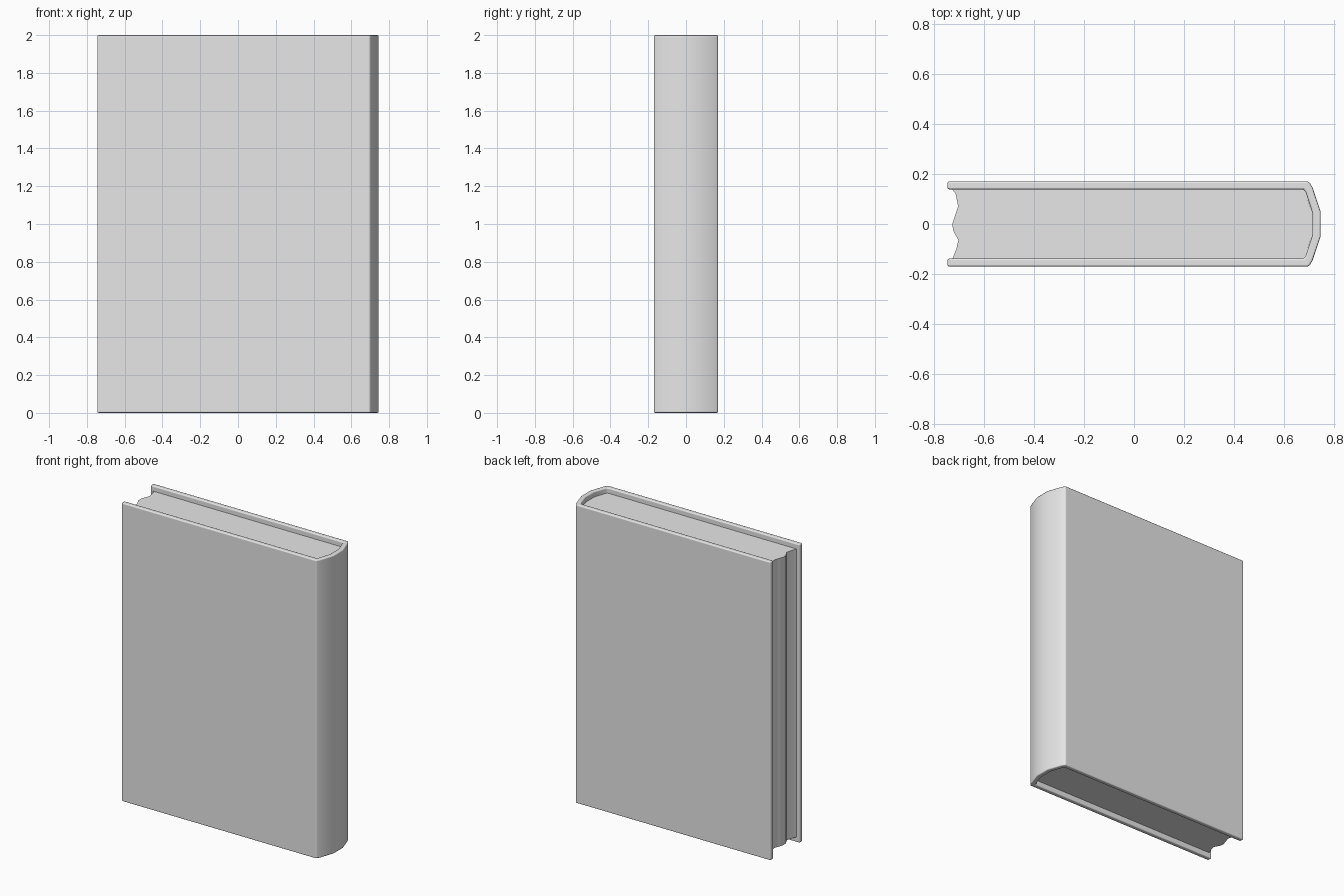
import bpy, bmesh

default_cube = bpy.data.objects.get("Cube")
if default_cube:
    bpy.data.objects.remove(default_cube, do_unlink=True)

HEIGHT = 2.0
RECESS = 0.035

grey = bpy.data.materials.new("plain grey")
grey.use_nodes = True
grey.diffuse_color = (0.8, 0.8, 0.8, 1)
grey.node_tree.nodes["Principled BSDF"].inputs["Base Color"].default_value = (0.8, 0.8, 0.8, 1)


def mirrored(half):
    """Mirror a half profile in y, giving one continuous path."""
    return half + [(x, -y) for x, y in reversed(half)]


def extrude_strip(name, side_a, side_b, bottom, top):
    """Fill between two matching paths and extrude the shape upwards."""
    bm = bmesh.new()
    a = [bm.verts.new((x, y, bottom)) for x, y in side_a]
    b = [bm.verts.new((x, y, bottom)) for x, y in side_b]
    for i in range(len(a) - 1):
        bm.faces.new((a[i], a[i + 1], b[i + 1], b[i]))
    result = bmesh.ops.extrude_face_region(bm, geom=bm.faces[:])
    new_verts = [g for g in result["geom"] if isinstance(g, bmesh.types.BMVert)]
    bmesh.ops.translate(bm, verts=new_verts, vec=(0, 0, top - bottom))
    bmesh.ops.recalc_face_normals(bm, faces=bm.faces[:])
    mesh = bpy.data.meshes.new(name)
    bm.to_mesh(mesh)
    bm.free()
    mesh.materials.append(grey)
    obj = bpy.data.objects.new(name, mesh)
    bpy.context.collection.objects.link(obj)
    bpy.ops.object.select_all(action="DESELECT")
    obj.select_set(True)
    bpy.context.view_layer.objects.active = obj
    return obj


# Cover: two boards joined by a faceted, rounded spine
outer = mirrored([(-0.745, 0.17), (0.698, 0.17), (0.712, 0.147), (0.745, 0.05)])
inner = mirrored([(-0.745, 0.138), (0.677, 0.138), (0.685, 0.127), (0.712, 0.045)])
cover = extrude_strip("cover", outer, inner, 0, HEIGHT)
bpy.ops.object.shade_smooth()
bevel = cover.modifiers.new("soft edges", "BEVEL")
bevel.width = 0.008
bevel.segments = 2
bevel.limit_method = "ANGLE"
bevel.angle_limit = 0.7
bevel.harden_normals = True

# Page block: wavy fore-edge, recessed at both ends
fore_edge = [(-0.725, 0.138), (-0.712, 0.12), (-0.702, 0.07), (-0.714, 0.035),
             (-0.725, 0.0), (-0.722, -0.025), (-0.701, -0.065),
             (-0.709, -0.1), (-0.724, -0.138)]
spine_side = [(0.677, 0.138), (0.685, 0.127), (0.697, 0.09), (0.712, 0.045),
              (0.712, 0.0), (0.712, -0.045), (0.697, -0.09),
              (0.685, -0.127), (0.677, -0.138)]
pages = extrude_strip("page_block", fore_edge, spine_side, RECESS, HEIGHT - RECESS)
bpy.ops.object.shade_smooth_by_angle(angle=0.7)
